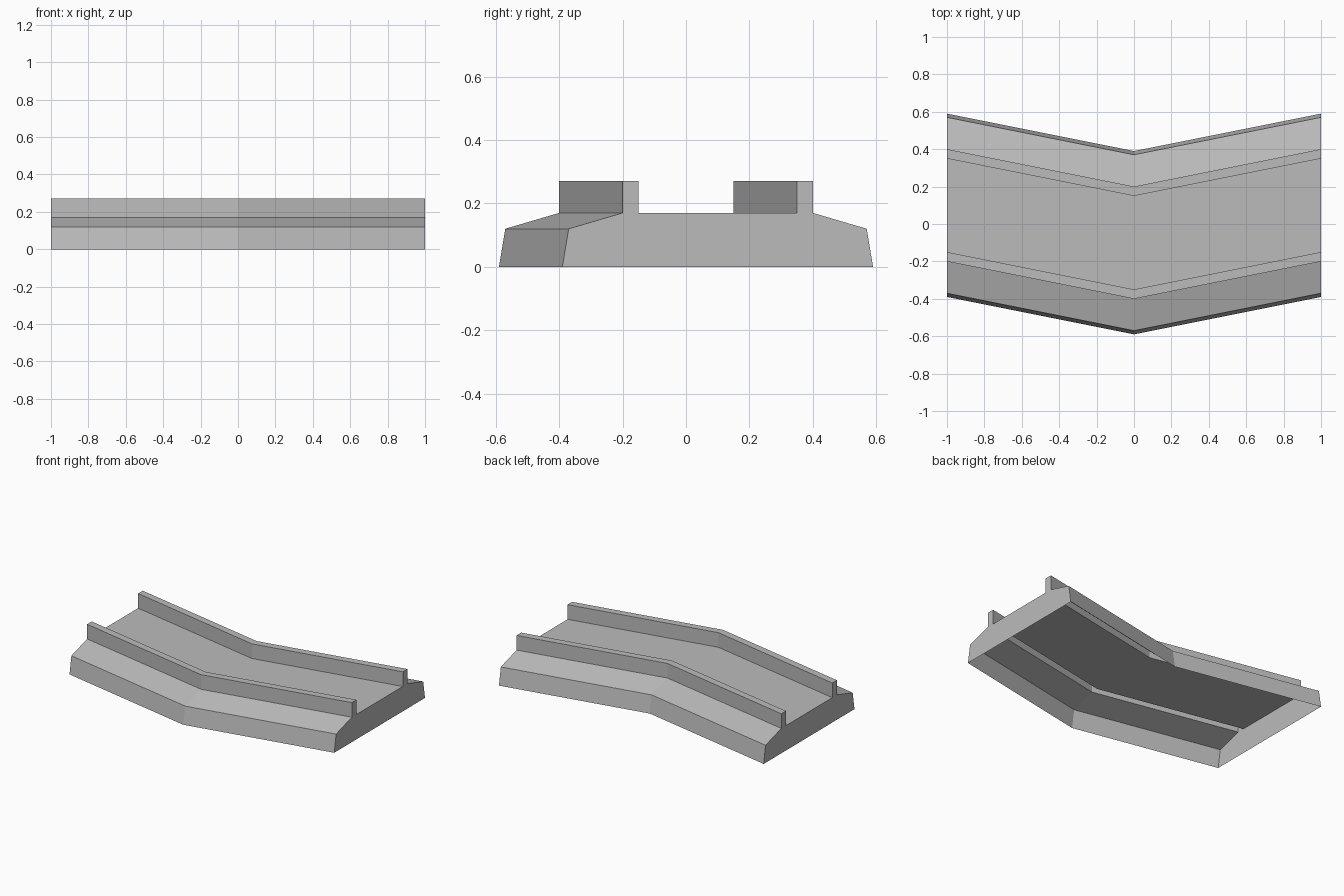
import bpy
import bmesh

cube = bpy.data.objects.get("Cube")
if cube:
    bpy.data.objects.remove(cube, do_unlink=True)

# Single grey material
grey = bpy.data.materials.new("concrete_grey")
grey.use_nodes = True
colour = (0.5, 0.5, 0.5, 1)
grey.diffuse_color = colour
grey.node_tree.nodes["Principled BSDF"].inputs["Base Color"].default_value = colour

# Half cross-section (y, z): battered side, sloped shoulder, raised kerb
half = [(0.49, 0), (0.47, 0.12), (0.30, 0.17), (0.30, 0.27), (0.25, 0.27), (0.25, 0.17)]
profile = [(-y, z) for y, z in half] + half[::-1]

# Bent path the section follows (x, y offset)
path = [(-1, 0.1), (0, -0.1), (1, 0.1)]

# Sweep the section into a shell, open underneath, with closed ends
bm = bmesh.new()
rings = [[bm.verts.new((x, y + bend, z)) for y, z in profile] for x, bend in path]
for a, b in zip(rings, rings[1:]):
    for i in range(len(profile) - 1):
        bm.faces.new((a[i], b[i], b[i + 1], a[i + 1]))
bm.faces.new(rings[0])
bm.faces.new(rings[-1][::-1])

mesh = bpy.data.meshes.new("curved_track")
bm.to_mesh(mesh)
bm.free()
mesh.materials.append(grey)
track = bpy.data.objects.new("curved_track", mesh)
bpy.context.collection.objects.link(track)
